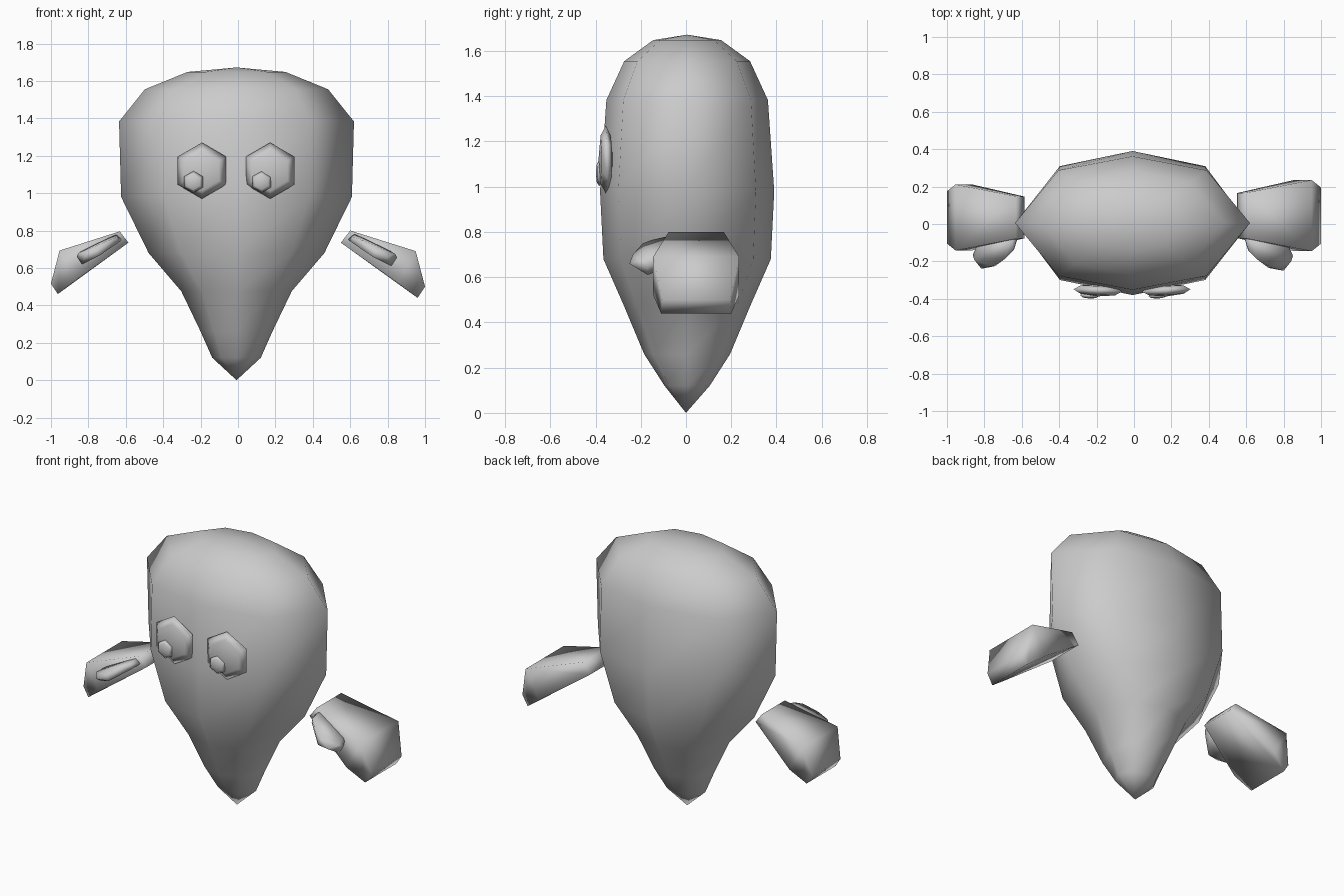
import bpy, bmesh, math
from mathutils import Vector, Matrix

if "Cube" in bpy.data.objects:
    bpy.data.objects.remove(bpy.data.objects["Cube"])


def finish(bm, name):
    bmesh.ops.recalc_face_normals(bm, faces=bm.faces)
    for f in bm.faces:
        f.smooth = True
    me = bpy.data.meshes.new(name)
    bm.to_mesh(me)
    bm.free()
    ob = bpy.data.objects.new(name, me)
    bpy.context.collection.objects.link(ob)
    return ob


def loft(name, rings, start, end):
    """Skin closed rings of points, closing both ends to a point."""
    bm = bmesh.new()
    loops = [[bm.verts.new(p) for p in r] for r in rings]
    n = len(loops[0])
    for a, b in zip(loops, loops[1:]):
        for i in range(n):
            j = (i + 1) % n
            bm.faces.new((a[i], a[j], b[j], b[i]))
    for tip, loop in ((start, loops[0]), (end, loops[-1])):
        v = bm.verts.new(tip)
        for i in range(n):
            bm.faces.new((v, loop[i], loop[(i + 1) % n]))
    return finish(bm, name)


def hull(name, points):
    bm = bmesh.new()
    for p in points:
        bm.verts.new(p)
    res = bmesh.ops.convex_hull(bm, input=bm.verts[:])
    loose = [v for v in bm.verts if not v.link_faces]
    bmesh.ops.delete(bm, geom=loose, context='VERTS')
    bmesh.ops.dissolve_limit(bm, angle_limit=0.05, verts=bm.verts[:], edges=bm.edges[:])
    return finish(bm, name)


# Body: eight-sided rings (half width, half depth, height)
CX = -0.008
profile = [(0.13, 0.10, 0.12), (0.192, 0.19, 0.26), (0.295, 0.28, 0.475),
           (0.47, 0.37, 0.68), (0.617, 0.385, 0.98), (0.628, 0.357, 1.383),
           (0.49, 0.278, 1.555), (0.262, 0.15, 1.648)]


def body_ring(w, d, z):
    dx, dy = 0.63 * w, 0.79 * d
    xy = [(w, 0), (dx, dy), (0, d), (-dx, dy), (-w, 0), (-dx, -dy), (0, -d), (dx, -dy)]
    return [(CX + x, y + 0.005, z) for x, y in xy]


loft("body", [body_ring(*p) for p in profile], (CX, 0, 0), (CX, 0.005, 1.672))


# Eyes and pupils: flattened six-sided balls facing -y
def ball(name, x, y, z, r, depth, turn):
    rings = []
    for a in (-45, 0, 45):
        a = math.radians(a)
        rr, yy = r * math.cos(a), depth * math.sin(a)
        rings.append([(rr * math.sin(math.tau * i / 6), yy, rr * math.cos(math.tau * i / 6))
                      for i in range(6)])
    ob = loft(name, rings, (0, -depth, 0), (0, depth, 0))
    ob.data.transform(Matrix.Translation((x, y, z)) @ Matrix.Rotation(turn, 4, 'Z'))


for side, x, turn in (("left", -0.193, -0.05), ("right", 0.172, 0.05)):
    ball(side + "_eye", x, -0.355, 1.12, 0.15, 0.032, turn)
    ball(side + "_pupil", x - 0.045, -0.383, 1.06, 0.058, 0.016, turn)

# Hands: wedge palms that widen outwards, (x, half depth, z)
palm_section = [(0.55, 0.12, 0.735), (0.60, 0.122, 0.80), (0.95, 0.19, 0.69),
                (0.855, 0.19, 0.52), (1.0, 0.15, 0.50), (0.96, 0.155, 0.44)]
palm = [(x, 0.045 + s * d, z) for x, d, z in palm_section for s in (-1, 1)]

thumb = [(0.585, -0.06, 0.755), (0.62, -0.06, 0.785), (0.80, -0.06, 0.70), (0.76, -0.06, 0.65),
         (0.62, -0.15, 0.765), (0.61, -0.14, 0.735), (0.66, -0.19, 0.75), (0.72, -0.235, 0.66),
         (0.74, -0.235, 0.70), (0.80, -0.25, 0.66), (0.84, -0.20, 0.675),
         (0.85, -0.17, 0.655), (0.82, -0.17, 0.61)]


def to_left(p):
    x, y, z = p
    return (-(1 - (1 - x) * 0.92), 0.035 + (y - 0.045) * 0.93, 0.735 + (z - 0.735) * 0.93)


for part, pts in (("palm", palm), ("thumb", thumb)):
    hull("right_" + part, pts)
    hull("left_" + part, [to_left(p) for p in pts])
